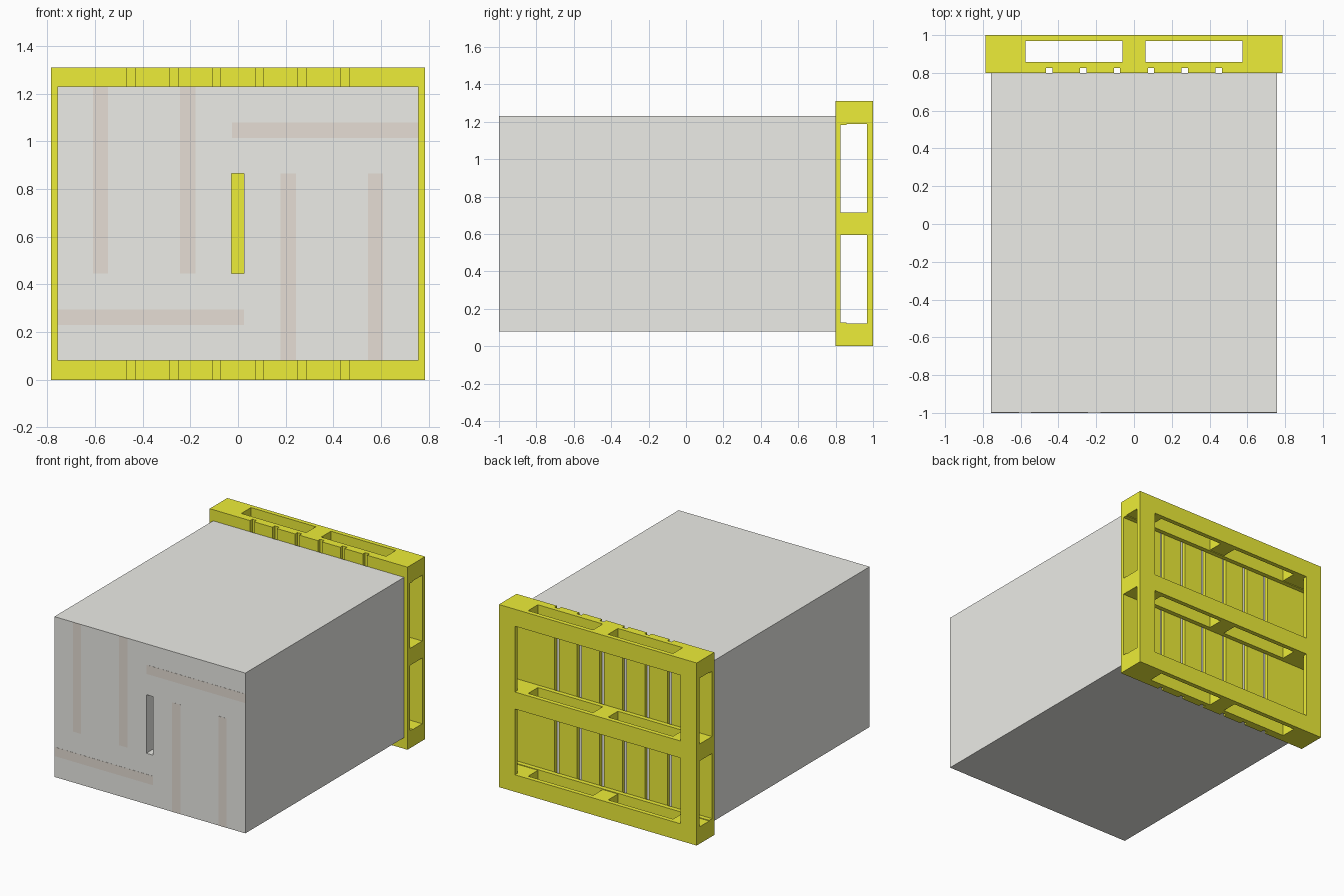
import bpy, bmesh

if "Cube" in bpy.data.objects:
    bpy.data.objects.remove(bpy.data.objects["Cube"])


def material(name, color):
    m = bpy.data.materials.new(name)
    m.diffuse_color = (*color, 1)
    m.use_nodes = True
    m.node_tree.nodes["Principled BSDF"].inputs["Base Color"].default_value = m.diffuse_color
    return m


YELLOW = material("pallet_yellow", (0.85, 0.85, 0.04))
CARTON = material("carton_grey", (0.84, 0.84, 0.80))
TAPE = material("tape_tan", (0.79, 0.73, 0.66))


def finish(name, bm, mat):
    bmesh.ops.recalc_face_normals(bm, faces=bm.faces)
    me = bpy.data.meshes.new(name)
    bm.to_mesh(me)
    bm.free()
    ob = bpy.data.objects.new(name, me)
    me.materials.append(mat)
    bpy.context.collection.objects.link(ob)
    return ob


def box(name, xs, ys, zs, mat):
    bm = bmesh.new()
    bmesh.ops.create_cube(bm, size=1)
    for v in bm.verts:
        v.co = [r[0] if c < 0 else r[1] for c, r in zip(v.co, (xs, ys, zs))]
    return finish(name, bm, mat)


# Stacked load: block with a slot running right through it
def rect(x0, x1, z0, z1):
    return [(x0, z0), (x1, z0), (x1, z1), (x0, z1)]


bm = bmesh.new()
outer, inner = [[bm.verts.new((x, -0.999, z)) for x, z in r] for r in
                (rect(-0.758, 0.758, 0.08, 1.23), rect(-0.028, 0.026, 0.445, 0.865))]
for i in range(4):
    j = (i + 1) % 4
    bm.faces.new((outer[i], outer[j], inner[j], inner[i]))
ext = bmesh.ops.extrude_face_region(bm, geom=bm.faces[:])
for g in ext["geom"]:
    if isinstance(g, bmesh.types.BMVert):
        g.co.y = 0.80
finish("carton_stack", bm, CARTON)

# Tape strips on the front, repeated by half-turn symmetry
CZ = 0.655
strips = [(-0.608, -0.546, 0.445, 1.23), (-0.243, -0.178, 0.445, 1.23),
          (-0.758, 0.026, 0.23, 0.295)]
for i, (x0, x1, z0, z1) in enumerate(strips):
    box(f"tape_{i}_left", (x0, x1), (-1, -0.999), (z0, z1), TAPE)
    box(f"tape_{i}_right", (-x1, -x0), (-1, -0.999), (2 * CZ - z1, 2 * CZ - z0), TAPE)

# Pallet standing on edge: seven deck boards against the load
W, H = 0.785, 1.31
gaps = [-0.448, -0.269, -0.09, 0.09, 0.269, 0.448]
starts = [-W] + [g + 0.017 for g in gaps]
ends = [g - 0.017 for g in gaps] + [W]
for i, (a, b) in enumerate(zip(starts, ends)):
    box(f"deck_board_{i}", (a, b), (0.80, 0.826), (0, H), YELLOW)

# Three rows of stringer, blocks and bottom board
rows = [(0, 0.122), (0.594, 0.716), (H - 0.122, H)]
lip = 0.005
for i, (z0, z1) in enumerate(rows):
    sz = (max(z0 - lip, 0) if i != 1 else z0, min(z1 + lip, H) if i != 1 else z1)
    box(f"stringer_{i}", (-W, W), (0.826, 0.858), sz, YELLOW)
    for j, xs in enumerate([(-W, -0.575), (-0.06, 0.06), (0.575, W)]):
        box(f"block_{i}_{j}", xs, (0.858, 0.968), (z0, z1), YELLOW)
    box(f"bottom_board_{i}", (-0.658, 0.658), (0.968, 1), (z0, z1), YELLOW)

# Bottom runners down both sides
for s, name in ((-1, "left"), (1, "right")):
    box(f"runner_{name}", sorted((s * 0.658, s * W)), (0.968, 1), (0, H), YELLOW)
